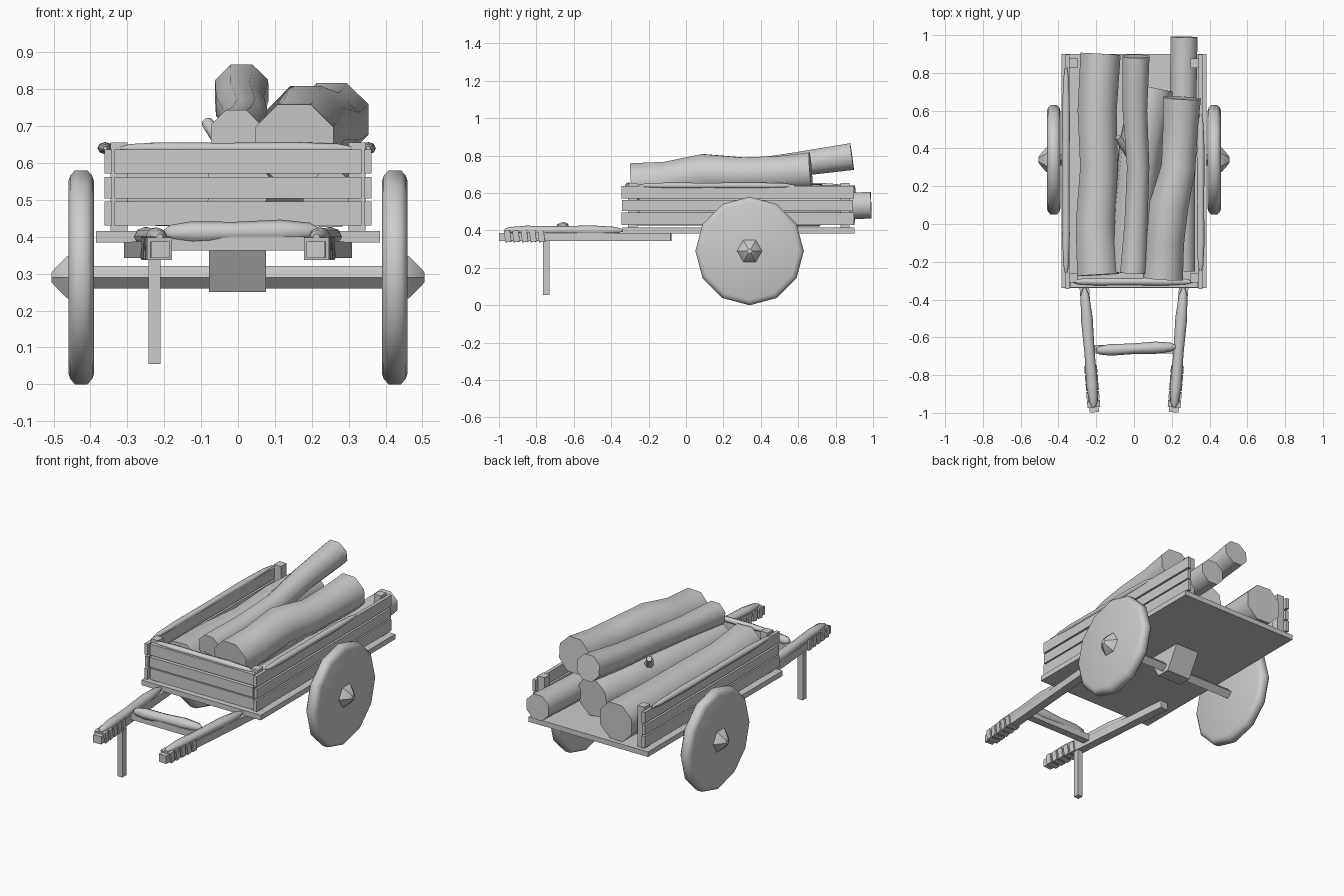
import bpy, bmesh, math
from mathutils import Vector

if "Cube" in bpy.data.objects:
    bpy.data.objects.remove(bpy.data.objects["Cube"])


def finish(name, bm, angle=None):
    bmesh.ops.recalc_face_normals(bm, faces=bm.faces)
    me = bpy.data.meshes.new(name)
    bm.to_mesh(me)
    bm.free()
    ob = bpy.data.objects.new(name, me)
    bpy.context.collection.objects.link(ob)
    if angle:
        bpy.ops.object.select_all(action='DESELECT')
        ob.select_set(True)
        bpy.context.view_layer.objects.active = ob
        bpy.ops.object.shade_smooth_by_angle(angle=math.radians(angle))
    return ob


def skin(bm, rings):
    n = len(rings[0])
    for a, b in zip(rings, rings[1:]):
        for i in range(n):
            bm.faces.new((a[i], a[(i + 1) % n], b[(i + 1) % n], b[i]))
    bm.faces.new(rings[0])
    bm.faces.new(rings[-1])


def box(name, x, y, z):
    bm = bmesh.new()
    bmesh.ops.create_cube(bm, size=1)
    for v in bm.verts:
        v.co = [c[0] if k < 0 else c[1] for c, k in zip((x, y, z), v.co)]
    return finish(name, bm)


def tube(name, pts, radii, sides=8, flat=1.0, phase=0.0, angle=60):
    """Loft a polygon section along a path; flat squashes it vertically."""
    bm = bmesh.new()
    pts = [Vector(p) for p in pts]
    rings = []
    for i, p in enumerate(pts):
        t = (pts[min(i + 1, len(pts) - 1)] - pts[max(i - 1, 0)]).normalized()
        s = t.cross(Vector((0, 0, 1))).normalized()
        u = s.cross(t)
        ring = []
        for k in range(sides):
            a = 2 * math.pi * k / sides + phase
            ring.append(bm.verts.new(p + radii[i] * (s * math.cos(a) + u * math.sin(a) * flat)))
        rings.append(ring)
    skin(bm, rings)
    return finish(name, bm, angle)


def lathe_x(name, profile, sides, y, z, angle):
    bm = bmesh.new()
    rings = [[bm.verts.new((x, y + r * math.cos(2 * math.pi * k / sides),
                            z + r * math.sin(2 * math.pi * k / sides)))
              for k in range(sides)] for x, r in profile]
    skin(bm, rings)
    return finish(name, bm, angle)


Q = math.pi / 4
R2 = math.sqrt(2)
AY, AZ = 0.34, 0.29

# Wheels and hubs
for side, s in (("left", -1), ("right", 1)):
    lathe_x(side + "_wheel", [(s * .39, .26), (s * .395, .275), (s * .408, .29), (s * .442, .29),
                              (s * .455, .275), (s * .46, .26)], 12, AY, AZ, 50)
    lathe_x(side + "_hub", [(s * .455, .07), (s * .465, .064), (s * .495, .03), (s * .506, .014)],
            6, AY, AZ, 30)

# Axle and its wedge-shaped support
tube("axle", [(-.4, AY, AZ), (.4, AY, AZ)], [.031] * 2, 4, angle=None)
bm = bmesh.new()
skin(bm, [[bm.verts.new((x, AY + y, z)) for y, z in ((-.12, .39), (-.04, .25), (.04, .25), (.12, .39))]
          for x in (-.078, .076)])
finish("axle_support", bm)

# Bed, plank walls and corner posts (rear is open)
box("bed", (-.385, .385), (-.34, .9), (.385, .415))
for i, (z0, z1) in enumerate(((.43, .496), (.504, .562), (.572, .637))):
    d = .004 * (i % 2)
    for s in (-1, 1):
        xs = sorted((s * .342, s * .362))
        box("side_plank", xs, (-.345 + d, .897 - d), (z0, z1))
    box("front_plank", (-.335, .335), (-.335 - d, -.31), (z0, z1))
for s in (-1, 1):
    for y in (-.285, .85):
        xs = sorted((s * .3, s * .345))
        box("corner_post", xs, (y - .025, y + .025), (.41, .655))

# Soft caps on top of the walls
CAP = [.006, .014, .02, .018, .021, .015, .006]


def cap(name, a, b, w=1.0, flat=.8):
    a, b = Vector(a), Vector(b)
    fr = (0, .04, .18, .45, .75, .94, 1)
    tube(name, [a.lerp(b, f) for f in fr], [r * w for r in CAP], 8, flat)


cap("front_wall_cap", (-.32, -.305, .64), (.31, -.305, .64), 1.0)
cap("right_wall_cap", (.353, -.25, .64), (.353, .58, .64), 1.0)
cap("left_wall_cap", (-.36, -.26, .64), (-.36, .83, .64), 1.0)

# Splayed handles with wrapped grips and soft caps
for side, s in (("left", -1), ("right", 1)):
    def at(y, z):
        return (s * (.21 + (y + 1) * .08), y, z)
    tube(side + "_handle", [at(-.997, .365), at(-.08, .365)], [.025 * R2] * 2, 4,
         flat=.9, phase=Q, angle=None)
    for k in range(5):
        y = -.955 + k * .045
        tube(side + "_grip_wrap", [at(y - .012, .367), at(y + .02, .371)], [.034 * R2] * 2, 4,
             flat=.9, phase=Q, angle=None)
    cap(side + "_handle_cap", at(-.97, .4), at(-.34, .4), 1.5, .85)

# Crossbar with cap, and the single prop leg
box("crossbar", (-.225, .225), (-.685, -.64), (.362, .4))
cap("crossbar_cap", (-.2, -.67, .41), (.22, -.65, .415), 1.55, 1.0)
box("prop_leg", (-.243, -.21), (-.765, -.73), (.055, .37))

# Logs: lower layer
P = math.pi / 8
tube("left_log", [(-.19, -.27, .545), (-.205, 0, .54), (-.185, .3, .535), (-.195, .6, .54), (-.177, .9, .535)],
     [.12, .112, .108, .112, .115], 8, phase=P)
tube("middle_log", [(-.02, -.26, .535), (.0, .1, .54), (.04, .42, .54), (.1, .72, .535)],
     [.11, .115, .12, .115], 8, phase=.2)
tube("right_log", [(.25, -.25, .5), (.255, .3, .51), (.265, .99, .535)], [.08, .075, .077], 8, phase=P)

# Logs: upper layer
tube("upper_centre_log", [(-.005, -.26, .675), (.01, .0, .69), (.022, .3, .715), (.005, .6, .755), (.01, .888, .795)],
     [.074, .066, .064, .07, .078], 8, phase=P)
tube("upper_right_log", [(.153, -.288, .653), (.165, -.1, .668), (.185, .1, .705), (.235, .3, .7),
                         (.245, .5, .705), (.255, .667, .718)],
     [.115, .108, .112, .098, .1, .107], 8, phase=P)

# Broken twig on the middle log
tube("twig_stub", [(-.01, .36, .61), (-.06, .42, .68), (-.085, .46, .71)], [.028, .021, .016], 6)
